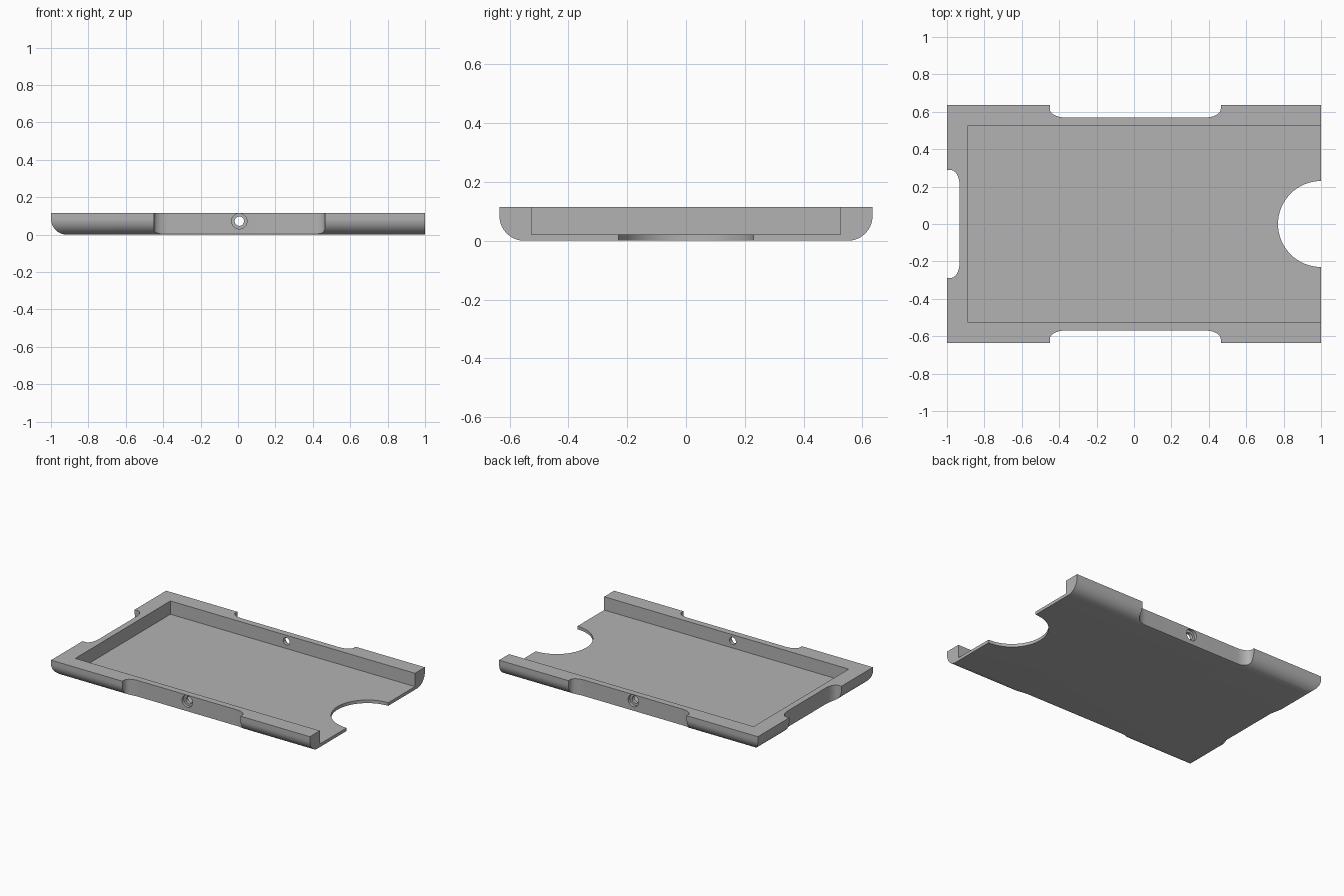
import bpy, bmesh, math
from mathutils import Matrix

if "Cube" in bpy.data.objects:
    bpy.data.objects.remove(bpy.data.objects["Cube"])

HALF_Y, HEIGHT, ROUND = 0.635, 0.115, 0.085

grey = bpy.data.materials.new("plain grey")
grey.use_nodes = True
grey.diffuse_color = (0.45, 0.45, 0.45, 1)
grey.node_tree.nodes["Principled BSDF"].inputs["Base Color"].default_value = grey.diffuse_color


def add_object(name, bm):
    bmesh.ops.recalc_face_normals(bm, faces=bm.faces)
    mesh = bpy.data.meshes.new(name)
    bm.to_mesh(mesh)
    bm.free()
    mesh.materials.append(grey)
    obj = bpy.data.objects.new(name, mesh)
    bpy.context.collection.objects.link(obj)
    return obj


def prism(name, outline, z0, z1):
    bm = bmesh.new()
    base = bm.faces.new([bm.verts.new((x, y, z0)) for x, y in outline])
    top = bmesh.ops.extrude_face_region(bm, geom=[base])["geom"]
    verts = [v for v in top if isinstance(v, bmesh.types.BMVert)]
    bmesh.ops.translate(bm, verts=verts, vec=(0, 0, z1 - z0))
    return add_object(name, bm)


def cylinder(name, radius, length, centre, along_y=False):
    bm = bmesh.new()
    turn = Matrix.Rotation(math.pi / 2, 4, "X") if along_y else Matrix()
    bmesh.ops.create_cone(bm, cap_ends=True, segments=64, radius1=radius, radius2=radius,
                          depth=length, matrix=Matrix.Translation(centre) @ turn)
    return add_object(name, bm)


def notch(name, centre, half, depth, place):
    """Finger notch cutter with rounded inner corners; place maps (along, out) to (x, y)."""
    rx, ry = 0.08, 0.045
    right = []
    for i in range(11):
        a = math.pi / 2 * i / 10
        right.append((half - rx + rx * math.sin(a), depth + ry - ry * math.cos(a)))
    right.append((half, depth + 0.2))
    left = [(-u, v) for u, v in reversed(right)]
    return prism(name, [place(centre + u, v) for u, v in right + left], -0.1, 0.3)


def cut(body, cutter):
    cutter.hide_render = True
    mod = body.modifiers.new(cutter.name, "BOOLEAN")
    mod.operation, mod.solver, mod.object = "DIFFERENCE", "EXACT", cutter
    bpy.context.view_layer.objects.active = body
    bpy.ops.object.modifier_apply(modifier=mod.name)
    bpy.data.objects.remove(cutter)


# Tray body: stacked outlines, bottom edge rounded on three sides, flat open end
levels = []
for i in range(15):
    a = math.pi / 2 * i / 14
    levels.append((ROUND * (1 - math.sin(a)), ROUND * (1 - math.cos(a))))
levels.append((0, HEIGHT))
bm = bmesh.new()
rings = []
for inset, z in levels:
    y = HALF_Y - inset
    rings.append([bm.verts.new((px, py, z)) for px, py in
                  ((-1 + inset, -y), (1, -y), (1, y), (-1 + inset, y))])
for low, high in zip(rings, rings[1:]):
    for k in range(4):
        n = (k + 1) % 4
        bm.faces.new((low[k], low[n], high[n], high[k]))
bm.faces.new(rings[0])
bm.faces.new(rings[-1])
tray = add_object("tray", bm)

# Open-ended pocket and half-round thumb cutout
cut(tray, prism("pocket", [(-0.89, -0.525), (1.2, -0.525), (1.2, 0.525), (-0.89, 0.525)], 0.022, 0.3))
cut(tray, cylinder("thumb_cutout", 0.23, 0.6, (1, 0, 0)))

# Notches in the closed end and in both long sides, with stepped screw holes
cut(tray, notch("end_notch", 0, 0.288, 0.933, lambda u, v: (-v, u)))
for side in (-1, 1):
    cut(tray, notch("side_notch", 0.007, 0.457, 0.57, lambda u, v: (u, side * v)))
    cut(tray, cylinder("screw_hole", 0.025, 0.3, (0.007, side * 0.57, 0.072), True))
    cut(tray, cylinder("screw_recess", 0.041, 0.1, (0.007, side * 0.6, 0.072), True))

bpy.ops.object.select_all(action="DESELECT")
tray.select_set(True)
bpy.context.view_layer.objects.active = tray
bpy.ops.object.shade_smooth_by_angle(angle=math.radians(30))
